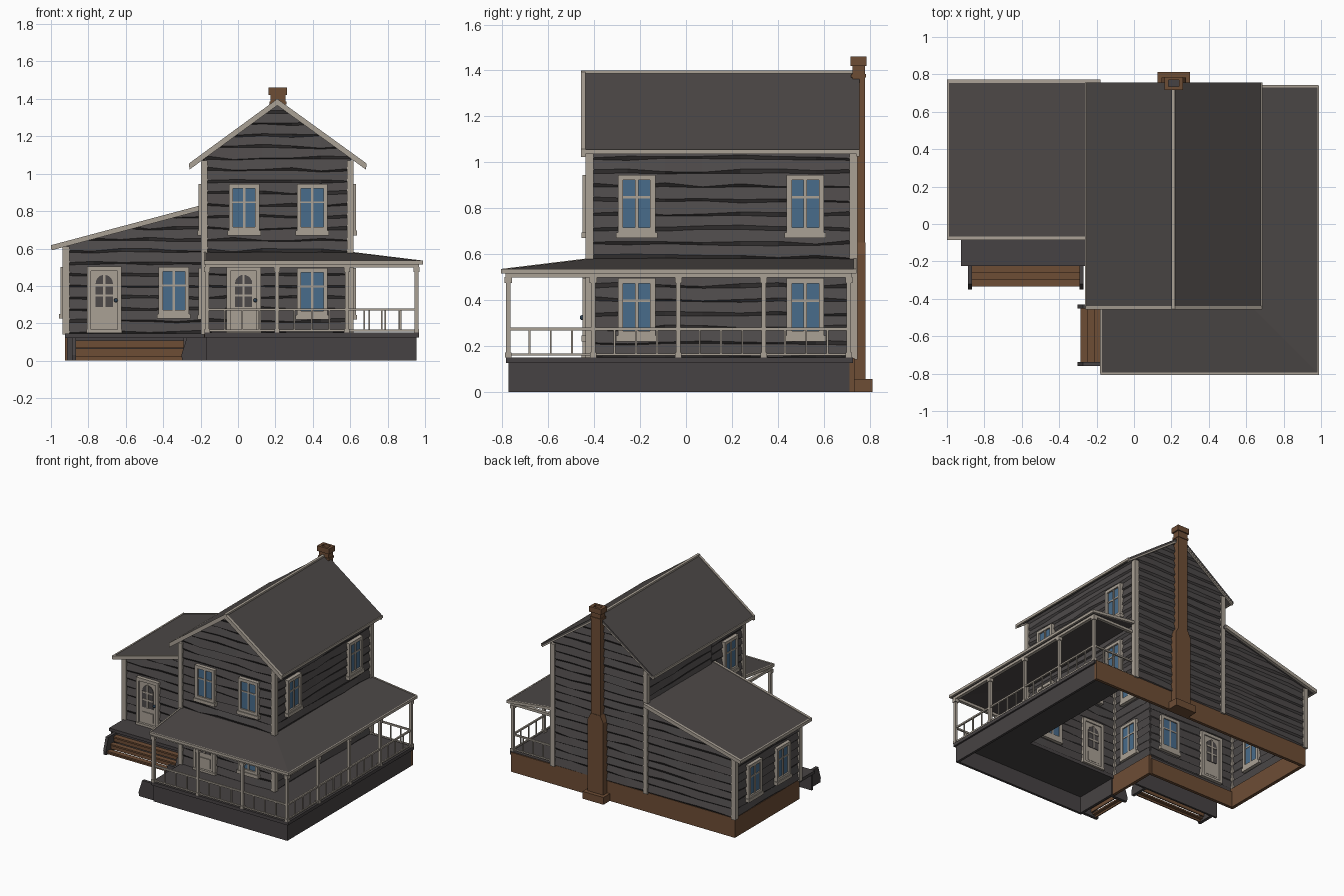
import bpy, bmesh, math, random
from mathutils import Matrix, Vector

random.seed(4)


def material(name, r, g, b):
    m = bpy.data.materials.new(name)
    m.diffuse_color = (r, g, b, 1)
    return m


SIDING = material("dark siding", 0.075, 0.068, 0.068)
ROOF = material("roof grey", 0.072, 0.064, 0.062)
DECK = material("deck grey", 0.062, 0.055, 0.056)
TRIM = material("pale trim", 0.40, 0.355, 0.30)
BROWN = material("brown brick and wood", 0.155, 0.075, 0.036)
GLASS = material("blue glass", 0.065, 0.15, 0.26)
KNOB = material("knob blue", 0.03, 0.06, 0.10)


def finish(bm, name, mat):
    me = bpy.data.meshes.new(name)
    bm.to_mesh(me)
    bm.free()
    me.materials.append(mat)
    ob = bpy.data.objects.new(name, me)
    bpy.context.collection.objects.link(ob)
    return ob


def geo(name, mat, items, M=Matrix()):
    """Items: boxes (x0,x1,y0,y1,z0,z1) or prisms (points, 'x'/'y', start, end)."""
    bm = bmesh.new()
    for it in items:
        if len(it) == 6:
            x0, x1, y0, y1, z0, z1 = it
            pts, axis, a, b = [(x0, z0), (x1, z0), (x1, z1), (x0, z1)], 'y', y0, y1
        else:
            pts, axis, a, b = it
        rings = []
        for t in (a, b):
            rings.append([bm.verts.new(M @ Vector((p, t, z) if axis == 'y' else (t, p, z)))
                          for p, z in pts])
        n = len(pts)
        bm.faces.new(rings[0])
        bm.faces.new(rings[1][::-1])
        for i in range(n):
            j = (i + 1) % n
            bm.faces.new((rings[0][j], rings[0][i], rings[1][i], rings[1][j]))
    bmesh.ops.recalc_face_normals(bm, faces=bm.faces[:])
    return finish(bm, name, mat)


# Clapboard walls: wobbly lapped courses, clipped to the roof line
def wall(name, ox, oy, ang, length, z0, z1, cuts=()):
    d = Vector((math.cos(ang), math.sin(ang), 0))
    n = d.cross(Vector((0, 0, 1)))
    o = Vector((ox, oy, 0))
    segs = max(2, round(length / 0.16))
    courses = math.ceil((z1 - z0) / 0.062)
    bm = bmesh.new()
    rows = []
    for k in range(courses + 1):
        low, high = [], []
        for s in range(segs + 1):
            p = o + d * (length * s / segs)
            z = z0 + 0.062 * k + (random.uniform(-0.005, 0.005) if k else 0)
            low.append(bm.verts.new(p + Vector((0, 0, z))))
            high.append(bm.verts.new(p + n * 0.012 + Vector((0, 0, z + random.uniform(0.004, 0.02)))))
        rows += [low, high]
    for a, b in zip(rows, rows[1:]):
        for s in range(segs):
            bm.faces.new((a[s], a[s + 1], b[s + 1], b[s]))
    for co, no in list(cuts) + [((0, 0, z1), (0, 0, 1))]:
        bmesh.ops.bisect_plane(bm, geom=bm.verts[:] + bm.edges[:] + bm.faces[:],
                               plane_co=co, plane_no=no, clear_outer=True)
    ob = finish(bm, name, SIDING)
    mod = ob.modifiers.new("thickness", 'SOLIDIFY')
    mod.thickness, mod.offset = 0.012, -1


H = math.pi / 2
gable = [((0.21, 0, 1.38), (0.731, 0, 1)), ((0.21, 0, 1.38), (-0.731, 0, 1))]
lean = [((-0.18, 0, 0.817), (-0.266, 0, 1))]
wall("main_front_wall", -0.18, -0.42, 0, 0.78, 0.145, 1.40, gable)
wall("main_right_wall", 0.6, -0.42, H, 1.15, 0.145, 1.09)
wall("main_back_wall", 0.6, 0.73, 2 * H, 0.78, 0.145, 1.40, gable)
wall("main_left_wall", -0.18, -0.04, -H, 0.38, 0.145, 1.09)
wall("main_left_upper_wall", -0.18, 0.73, -H, 0.77, 0.80, 1.09)
wall("wing_front_wall", -0.92, -0.04, 0, 0.74, 0.145, 0.84, lean)
wall("wing_back_wall", -0.18, 0.73, 2 * H, 0.74, 0.145, 0.84, lean)
wall("wing_left_wall", -0.92, 0.73, -H, 0.77, 0.145, 0.615)

# Corner boards
c = 0.018
corners = [(x, y, 1.07) for x in (-0.18, 0.6) for y in (-0.42, 0.73)]
corners += [(-0.92, -0.04, 0.61), (-0.92, 0.73, 0.61)]
geo("corner_boards", TRIM, [(x - c, x + c, y - c, y + c, 0.14, z) for x, y, z in corners])


# Windows: frame, sill, glazing bars and glass, local front is -y
def window(x, y, ang, z):
    M = Matrix.Translation((x, y, z)) @ Matrix.Rotation(ang, 4, 'Z')
    f, b = -0.03, 0.026
    geo("window_frame", TRIM, [
        (-0.082, -0.059, f, b, 0.02, 0.275), (0.059, 0.082, f, b, 0.02, 0.275),
        (-0.082, 0.082, f, b, 0.252, 0.275), (-0.07, 0.07, f, b, 0.02, 0.045),
        (-0.09, 0.09, f - 0.006, b, 0, 0.025), (-0.007, 0.007, f + 0.005, b - 0.004, 0.03, 0.26),
        (-0.065, 0.065, f + 0.007, b - 0.005, 0.172, 0.182)], M)
    geo("window_glass", GLASS, [(-0.065, 0.065, -0.018, 0.018, 0.03, 0.26)], M)


for z in (0.22, 0.67):
    window(0.397, -0.42, 0, z)
    window(-0.18, -0.25, -H, z)
    for y in (-0.215, 0.52):
        window(0.6, y, H, z)
window(0.033, -0.42, 0, 0.67)
window(-0.343, -0.04, 0, 0.225)
for y in (0.18, 0.52):
    window(-0.92, y, -H, 0.225)


# Doors with arched light, panels and knob
def door(x, y):
    M = Matrix.Translation((x, y, 0.148))
    geo("door_leaf_and_frame", TRIM, [
        (-0.075, 0.075, -0.018, 0.018, 0, 0.34), (-0.092, -0.07, -0.03, 0.026, 0, 0.355),
        (0.07, 0.092, -0.03, 0.026, 0, 0.355), (-0.092, 0.092, -0.03, 0.026, 0.333, 0.357),
        (-0.095, 0.095, -0.035, 0.026, 0, 0.018), (-0.045, 0.045, -0.024, 0.02, 0.035, 0.105)], M)
    arc = [(0.046 * math.cos(a * math.pi / 10), 0.265 + 0.046 * math.sin(a * math.pi / 10))
           for a in range(11)]
    geo("door_light", SIDING, [([(-0.046, 0.14), (0.046, 0.14)] + arc, 'y', -0.022, 0.022)], M)
    geo("door_light_bars", TRIM, [(-0.006, 0.006, -0.026, 0.026, 0.14, 0.315)] +
        [(-0.046, 0.046, -0.026, 0.026, z, z + 0.012) for z in (0.195, 0.25)], M)
    bm = bmesh.new()
    bmesh.ops.create_uvsphere(bm, u_segments=10, v_segments=6, radius=0.011,
                              matrix=M @ Matrix.Translation((0.062, -0.032, 0.175)))
    finish(bm, "door_knob", KNOB)


door(0.03, -0.42)
door(-0.715, -0.04)


# Main gable roof with rakes, ridge and eave boards
def chevron(top, low, over=0.0):
    l, r, e = -0.255 - over, 0.68 + over, 1.055 - over * 0.73
    return [(l, e + top), (0.21, 1.395 + top), (r, e + top),
            (r, e + low), (0.21, 1.395 + low), (l, e + low)]


geo("main_roof", ROOF, [(chevron(0, -0.018), 'y', -0.45, 0.757)])
geo("main_roof_trim", TRIM, [
    (chevron(0.005, -0.03, 0.004), 'y', -0.457, -0.438), (chevron(-0.002, -0.03), 'y', 0.742, 0.756),
    (0.2, 0.22, -0.455, 0.756, 1.38, 1.4),
    (-0.262, -0.25, -0.455, 0.757, 1.036, 1.055), (0.674, 0.686, -0.455, 0.757, 1.036, 1.055)])


# Wing lean-to roof
def slope(top, low):
    return [(-0.995, 0.615 + top), (-0.18, 0.832 + top), (-0.18, 0.832 + low), (-0.995, 0.615 + low)]


geo("wing_roof", ROOF, [(slope(0, -0.018), 'y', -0.078, 0.765)])
geo("wing_roof_trim", TRIM, [(slope(0.004, -0.024), 'y', -0.085, -0.066),
                             (slope(0.004, -0.024), 'y', 0.755, 0.773),
                             (-1.0, -0.988, -0.085, 0.773, 0.595, 0.619)])

# Wrap-around porch roof, hipped at the corner
bm = bmesh.new()
V = [bm.verts.new(p) for p in ((-0.175, -0.80, 0.533), (0.985, -0.80, 0.533), (0.985, 0.735, 0.533),
                               (-0.175, -0.415, 0.58), (0.6, -0.415, 0.58), (0.6, 0.735, 0.58))]
bm.faces.new((V[0], V[1], V[4], V[3]))
bm.faces.new((V[1], V[2], V[5], V[4]))
ob = finish(bm, "porch_roof", ROOF)
mod = ob.modifiers.new("thickness", 'SOLIDIFY')
mod.thickness, mod.offset = 0.015, -1
end = [(0, 0.515), (0, 0.536), (0.385, 0.583), (0.385, 0.562)]
geo("porch_roof_trim", TRIM, [
    (-0.18, 0.99, -0.806, -0.795, 0.515, 0.535), (0.98, 0.99, -0.806, 0.74, 0.515, 0.535),
    ([(-0.80 + p, z) for p, z in end], 'x', -0.183, -0.172),
    ([(0.985 - p, z) for p, z in end], 'y', 0.73, 0.742),
    (-0.175, 0.967, -0.787, -0.763, 0.498, 0.517), (0.943, 0.967, -0.787, 0.722, 0.498, 0.517),
    (-0.177, -0.153, -0.787, -0.42, 0.498, 0.517), (0.6, 0.967, 0.698, 0.722, 0.498, 0.517)])

# Porch posts
xs = [-0.165, 0.208, 0.582, 0.955]
ys = [-0.775, -0.404, -0.033, 0.338, 0.71]
posts = []
for x, y in [(x, ys[0]) for x in xs] + [(xs[3], y) for y in ys[1:]]:
    for r, za, zb in ((0.01, 0.15, 0.5), (0.016, 0.475, 0.5), (0.014, 0.15, 0.17)):
        posts.append((x - r, x + r, y - r, y + r, za, zb))
geo("porch_posts", TRIM, posts)

# Porch railings, bay by bay
rails = []


def railing(a, b, fixed, along_x):
    def add(p, q, r, za, zb):
        rails.append((p, q, fixed - r, fixed + r, za, zb) if along_x
                     else (fixed - r, fixed + r, p, q, za, zb))
    add(a, b, 0.006, 0.268, 0.28)
    add(a, b, 0.005, 0.157, 0.167)
    for i in range(1, 4):
        t = a + (b - a) * i / 4
        add(t - 0.004, t + 0.004, 0.004, 0.16, 0.27)


for a, b in zip(xs, xs[1:]):
    railing(a, b, ys[0], True)
for a, b in zip(ys, ys[1:]):
    railing(a, b, xs[3], False)
railing(0.618, 0.955, ys[4], True)
geo("porch_railings", TRIM, rails)

# Decks and dark skirts, hollow below
geo("porch_deck", DECK, [(-0.18, 0.968, -0.785, -0.41, 0.125, 0.15), (0.59, 0.968, -0.41, 0.728, 0.125, 0.15)])
geo("porch_skirt", DECK, [(-0.17, 0.955, -0.773, -0.755, 0, 0.126), (0.937, 0.955, -0.755, 0.712, 0, 0.126),
                          (-0.17, -0.152, -0.755, -0.42, 0, 0.126)])
geo("wing_deck", DECK, [(-0.925, -0.18, -0.225, -0.035, 0.122, 0.145), (-0.915, -0.18, -0.215, -0.2, 0, 0.123)])

# Brown foundation band
geo("foundation", BROWN, [(-0.92, 0.955, 0.712, 0.735, 0, 0.147), (-0.925, -0.9, -0.04, 0.735, 0, 0.147),
                          (-0.92, -0.18, -0.045, -0.022, 0, 0.121), (-0.182, -0.16, -0.42, -0.03, 0, 0.147)])


# Stairs: brown treads and risers between dark stringers, descending to local -y
def stairs(x, y, ang, w):
    M = Matrix.Translation((x, y, 0)) @ Matrix.Rotation(ang, 4, 'Z')
    steps = []
    for k, z in ((1, 0.108), (2, 0.066), (3, 0.026)):
        steps += [(-w, w, -0.037 * k - 0.002, -0.037 * (k - 1), z - 0.012, z),
                  (-w, w, -0.037 * k + 0.006, -0.037 * k + 0.014, max(0, z - 0.04), z)]
    geo("stair_treads", BROWN, steps, M)
    side = [(0.01, 0), (-0.125, 0), (-0.13, 0.03), (-0.1, 0.125), (0.01, 0.125)]
    geo("stair_stringers", DECK, [(side, 'x', s * w, s * (w + 0.022)) for s in (-1, 1)], M)


stairs(-0.578, -0.22, 0, 0.287)
stairs(-0.173, -0.595, -H, 0.143)

# Chimney with stepped foot, shoulder, collar and hollow cap
geo("chimney", BROWN, [
    (0.125, 0.3, 0.725, 0.812, 0, 0.055),
    ([(0.148, 0.05), (0.278, 0.05), (0.278, 0.6), (0.253, 0.65), (0.173, 0.65), (0.148, 0.6)], 'y', 0.725, 0.782),
    (0.173, 0.253, 0.725, 0.779, 0.64, 1.42), (0.168, 0.258, 0.72, 0.784, 1.37, 1.385),
    (0.163, 0.263, 0.717, 0.735, 1.42, 1.46), (0.163, 0.263, 0.769, 0.787, 1.42, 1.46),
    (0.163, 0.185, 0.735, 0.769, 1.42, 1.46), (0.241, 0.263, 0.735, 0.769, 1.42, 1.46)])
geo("chimney_flue", DECK, [(0.184, 0.242, 0.734, 0.77, 1.415, 1.43)])
